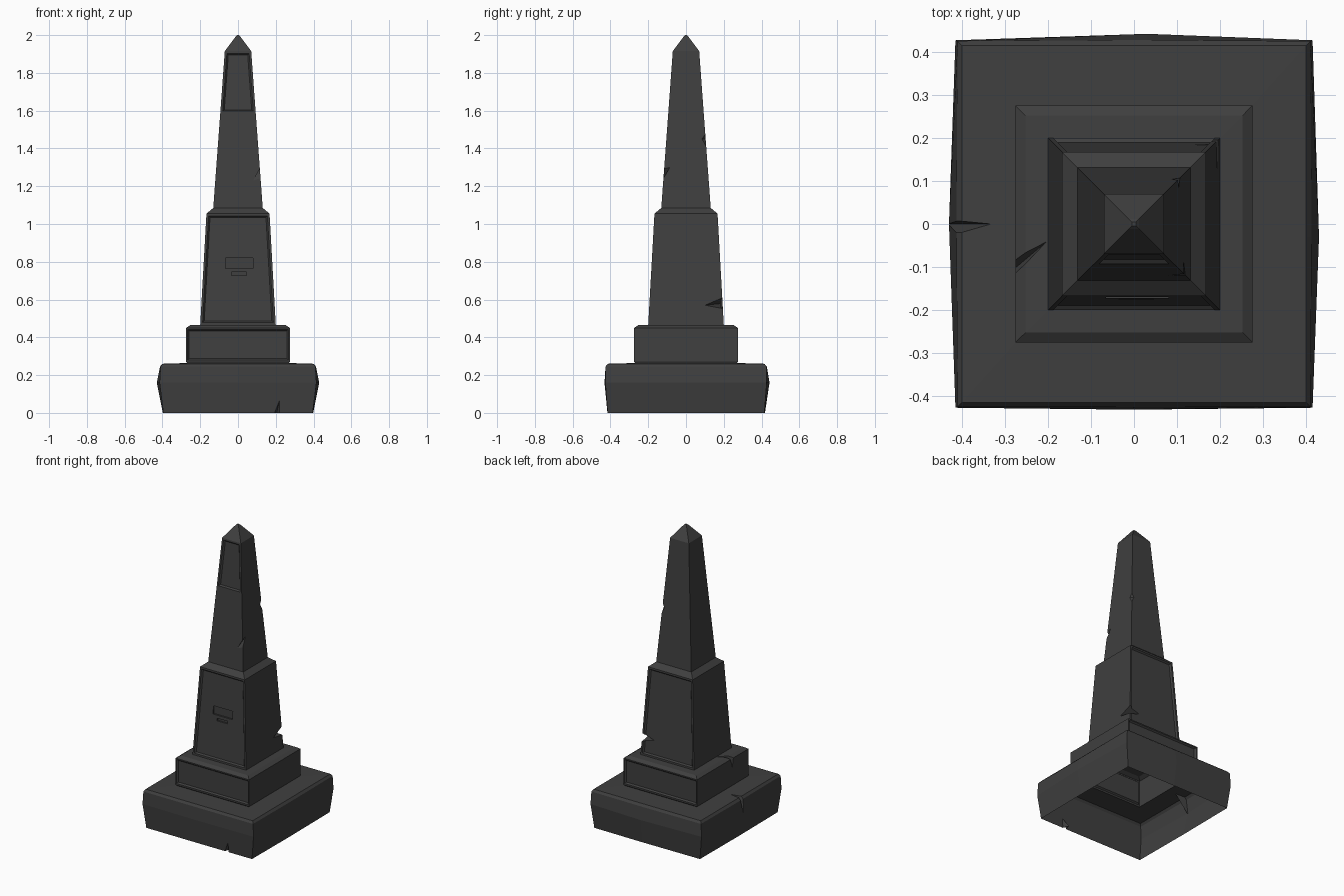
import bpy, bmesh
from mathutils import Vector

if "Cube" in bpy.data.objects:
    bpy.data.objects.remove(bpy.data.objects["Cube"])

stone = bpy.data.materials.new("dark_grey_stone")
stone.diffuse_color = (0.05, 0.05, 0.05, 1)
stone.use_nodes = True
stone.node_tree.nodes["Principled BSDF"].inputs["Base Color"].default_value = stone.diffuse_color


def ring(hx, hy, z, bulge=None):
    """Square outline; with a bulge it also gets a pushed-out point mid-side."""
    c = [(-hx, -hy), (hx, -hy), (hx, hy), (-hx, hy)]
    if bulge is not None:
        m = [(0, -hy - bulge * 0.3), (hx + bulge, -0.03), (0.03, hy + bulge), (-hx - bulge, 0)]
        c = [p for pair in zip(c, m) for p in pair]
    return [Vector((x, y, z)) for x, y in c]


def obj_from(bm, name):
    bmesh.ops.recalc_face_normals(bm, faces=bm.faces[:])
    me = bpy.data.meshes.new(name)
    bm.to_mesh(me)
    bm.free()
    ob = bpy.data.objects.new(name, me)
    bpy.context.collection.objects.link(ob)
    me.materials.append(stone)
    return ob


def chip(points):
    """Convex wedge used to break a piece off an edge."""
    bm = bmesh.new()
    for p in points:
        bm.verts.new(p)
    bmesh.ops.convex_hull(bm, input=bm.verts[:])
    ob = obj_from(bm, "cutter")
    ob.hide_render = True
    return ob


def slot(x0, x1, z0, z1, y):
    return chip([(a, b, c) for a in (x0, x1) for b in (-0.4, y) for c in (z0, z1)])


def block(name, rings, panels=(), panel_z=0, margin=0.012, cuts=(), open_top=True):
    """Loft square rings, sink framed panels, cut the chips, open the ends."""
    bm = bmesh.new()
    loops = [[bm.verts.new(p) for p in r] for r in rings]
    n = len(loops[0])
    for lo, hi in zip(loops, loops[1:]):
        for i in range(n):
            j = (i + 1) % n
            bm.faces.new((lo[i], lo[j], hi[j], hi[i]))
    bm.faces.new(loops[0][::-1])
    bm.faces.new(loops[-1])
    bmesh.ops.recalc_face_normals(bm, faces=bm.faces[:])
    for side in panels:
        face = [f for f in bm.faces if f.normal.y * side > 0.95
                and min(v.co.z for v in f.verts) <= panel_z <= max(v.co.z for v in f.verts)]
        bmesh.ops.inset_region(bm, faces=face, thickness=margin, use_even_offset=True)
        bmesh.ops.inset_region(bm, faces=face, thickness=0.008, depth=-0.01, use_even_offset=True)
    ob = obj_from(bm, name)
    bpy.context.view_layer.objects.active = ob
    for c in cuts:
        m = ob.modifiers.new("chip", "BOOLEAN")
        m.operation, m.solver, m.object = "DIFFERENCE", "EXACT", c
        bpy.ops.object.modifier_apply(modifier=m.name)
        bpy.data.objects.remove(c)
    # open shell: drop the underside and the hidden cap below the next block
    z0, z1, cap = rings[0][0].z, rings[-1][0].z, abs(rings[-1][0].x)
    bm = bmesh.new()
    bm.from_mesh(ob.data)
    gone = [f for f in bm.faces if all(v.co.z < z0 + 1e-4 for v in f.verts)
            or (open_top and all(v.co.z > z1 - 1e-4 and max(abs(v.co.x), abs(v.co.y)) < cap + 1e-4
                                 for v in f.verts))]
    bmesh.ops.delete(bm, geom=gone, context="FACES")
    bm.to_mesh(ob.data)
    bm.free()
    return ob


# rough foundation stone
block("foundation", [ring(0.395, 0.415, 0, 0.003), ring(0.415, 0.427, 0.16, 0.015),
                     ring(0.41, 0.425, 0.245, 0.003), ring(0.40, 0.415, 0.26, 0),
                     ring(0.27, 0.27, 0.264, 0)],
      cuts=[chip([(-0.33, 0, 0.265), (-0.5, 0.02, 0.3), (-0.5, -0.06, 0.3), (-0.44, 0, 0.14)]),
            chip([(0.23, -0.45, 0.11), (0.17, -0.47, -0.02), (0.24, -0.47, -0.02),
                  (0.2, -0.36, -0.02)])])

# plinth with framed front and back
block("plinth", [ring(0.27, 0.27, 0.264), ring(0.275, 0.275, 0.272), ring(0.275, 0.275, 0.45),
                 ring(0.252, 0.252, 0.465), ring(0.2, 0.2, 0.466)],
      panels=(-1, 1), panel_z=0.36, margin=0.008,
      cuts=[chip([(-0.202, -0.04, 0.468), (-0.3, -0.08, 0.5), (-0.3, -0.15, 0.5),
                  (-0.285, -0.11, 0.38)])])

# tapered lower body with framed panels and a small plain tablet recess
block("lower_body", [ring(0.2, 0.2, 0.466), ring(0.167, 0.167, 1.055), ring(0.131, 0.131, 1.085)],
      panels=(-1, 1), panel_z=0.8,
      cuts=[slot(-0.065, 0.08, 0.765, 0.82, -0.162), slot(-0.035, 0.045, 0.728, 0.745, -0.165),
            chip([(0.195, 0.10, 0.57), (0.10, 0.195, 0.58), (0.22, 0.22, 0.63),
                  (0.22, 0.22, 0.54)])])

# upper shaft with pointed cap and a panel near the top of the front
block("upper_shaft", [ring(0.131, 0.131, 1.085), ring(0.094, 0.094, 1.585),
                      ring(0.07, 0.07, 1.915), ring(0.012, 0.012, 1.993), ring(0.005, 0.005, 2.0)],
      panels=(-1,), panel_z=1.75, open_top=False,
      cuts=[chip([(0.08, -0.12, 1.23), (0.12, -0.08, 1.31), (0.15, -0.15, 1.2),
                  (0.15, -0.15, 1.34)]),
            chip([(0.108, 0.08, 1.45), (0.085, 0.108, 1.45), (0.13, 0.13, 1.33),
                  (0.13, 0.13, 1.58)])])
